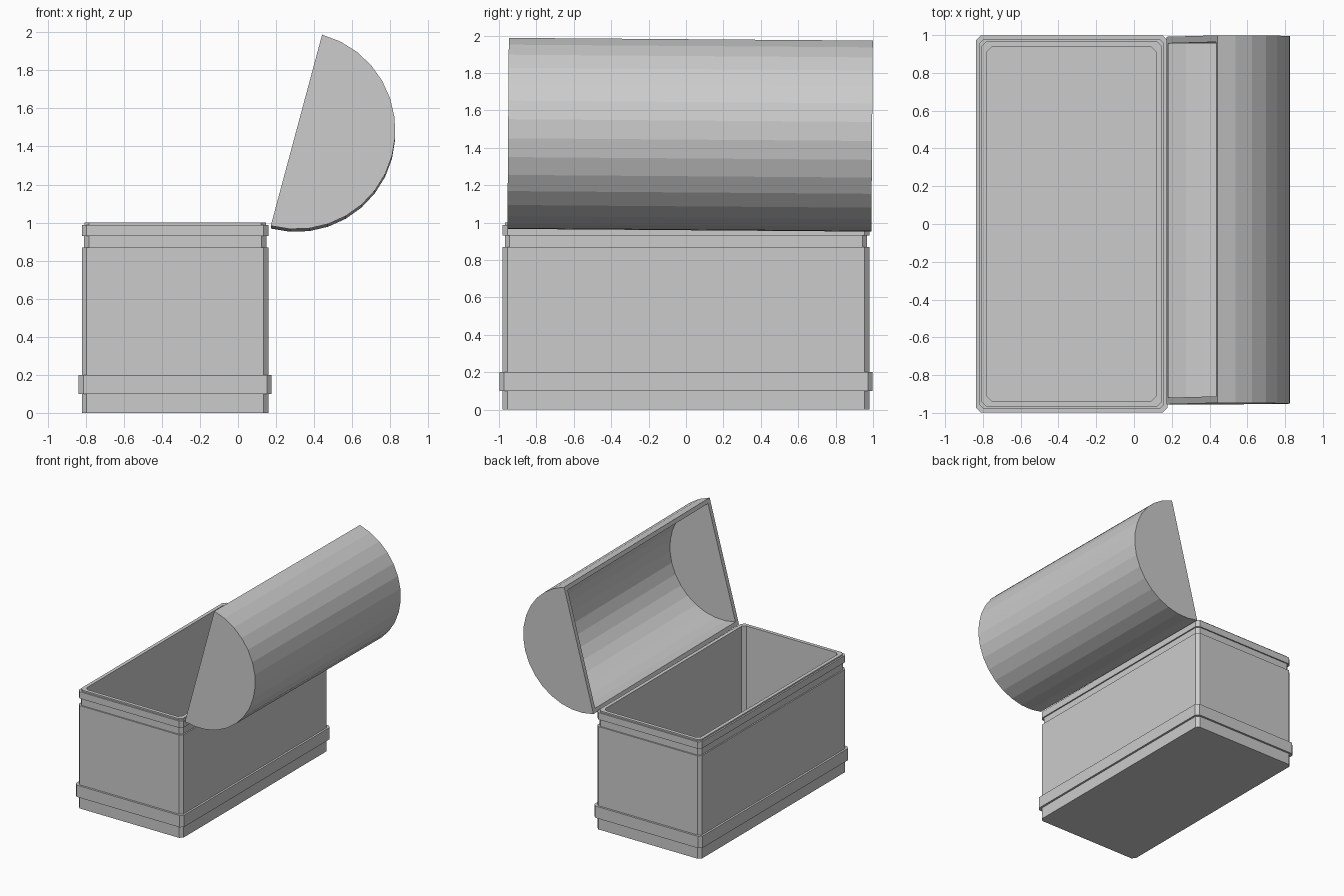
import bpy, bmesh
from math import sin, cos, pi, atan2
from mathutils import Matrix

if "Cube" in bpy.data.objects:
    bpy.data.objects.remove(bpy.data.objects["Cube"])


def make_object(name, bm):
    bmesh.ops.recalc_face_normals(bm, faces=bm.faces)
    mesh = bpy.data.meshes.new(name)
    bm.to_mesh(mesh)
    bm.free()
    obj = bpy.data.objects.new(name, mesh)
    bpy.context.collection.objects.link(obj)
    return obj


def bridge(bm, a, b, closed=True):
    n = len(a)
    for i in range(n if closed else n - 1):
        j = (i + 1) % n
        bm.faces.new((a[i], a[j], b[j], b[i]))


# Chest body: chamfered rectangle lofted up the outside, over the rim, down inside
CX, HX, HY, CHAMFER = -0.33, 0.49, 0.98, 0.025


def chest_ring(bm, grow, z):
    x, y, c = HX + grow, HY + grow, CHAMFER
    pts = [(x - c, -y), (x, -y + c), (x, y - c), (x - c, y),
           (-x + c, y), (-x, y - c), (-x, -y + c), (-x + c, -y)]
    return [bm.verts.new((CX + px, py, z)) for px, py in pts]


profile = [(0, 0), (0, 0.1), (0.017, 0.1), (0.017, 0.2), (0, 0.2),
           (0, 0.87), (-0.011, 0.87), (-0.011, 0.93), (0, 0.93),
           (0, 0.988), (-0.013, 0.988), (-0.013, 1.0),
           (-0.043, 1.0), (-0.043, 0.04)]
bm = bmesh.new()
rings = [chest_ring(bm, g, z) for g, z in profile]
for lower, upper in zip(rings, rings[1:]):
    bridge(bm, lower, upper)
bm.faces.new(rings[0])
bm.faces.new(rings[-1])
make_object("chest_body", bm)

# Lid: hollow half cylinder, opening along local +z
RADIUS, HALF_LENGTH, WALL, SIDES = 0.52, 0.973, 0.035, 16


def lid_arc(bm, radius, y):
    return [bm.verts.new((radius * cos(pi * i / SIDES), y, -radius * sin(pi * i / SIDES)))
            for i in range(SIDES + 1)]


bm = bmesh.new()
outer = [lid_arc(bm, RADIUS, s * HALF_LENGTH) for s in (-1, 1)]
inner = [lid_arc(bm, RADIUS - WALL, s * (HALF_LENGTH - WALL)) for s in (-1, 1)]
for front, back in (outer, inner):
    bridge(bm, front, back, closed=False)
    bm.faces.new(front)
    bm.faces.new(back)
rim_outer = [outer[0][0], outer[0][-1], outer[1][-1], outer[1][0]]
rim_inner = [inner[0][0], inner[0][-1], inner[1][-1], inner[1][0]]
bridge(bm, rim_outer, rim_inner)
lid = make_object("lid", bm)

# Swing the lid open, slightly askew on its hinge
swing = Matrix.Rotation(-atan2(1.005, 0.27), 4, 'Y')
skew = Matrix.Rotation(-0.0075, 4, 'X')
lid.matrix_world = Matrix.Translation((0.307, 0.022, 1.478)) @ skew @ swing
